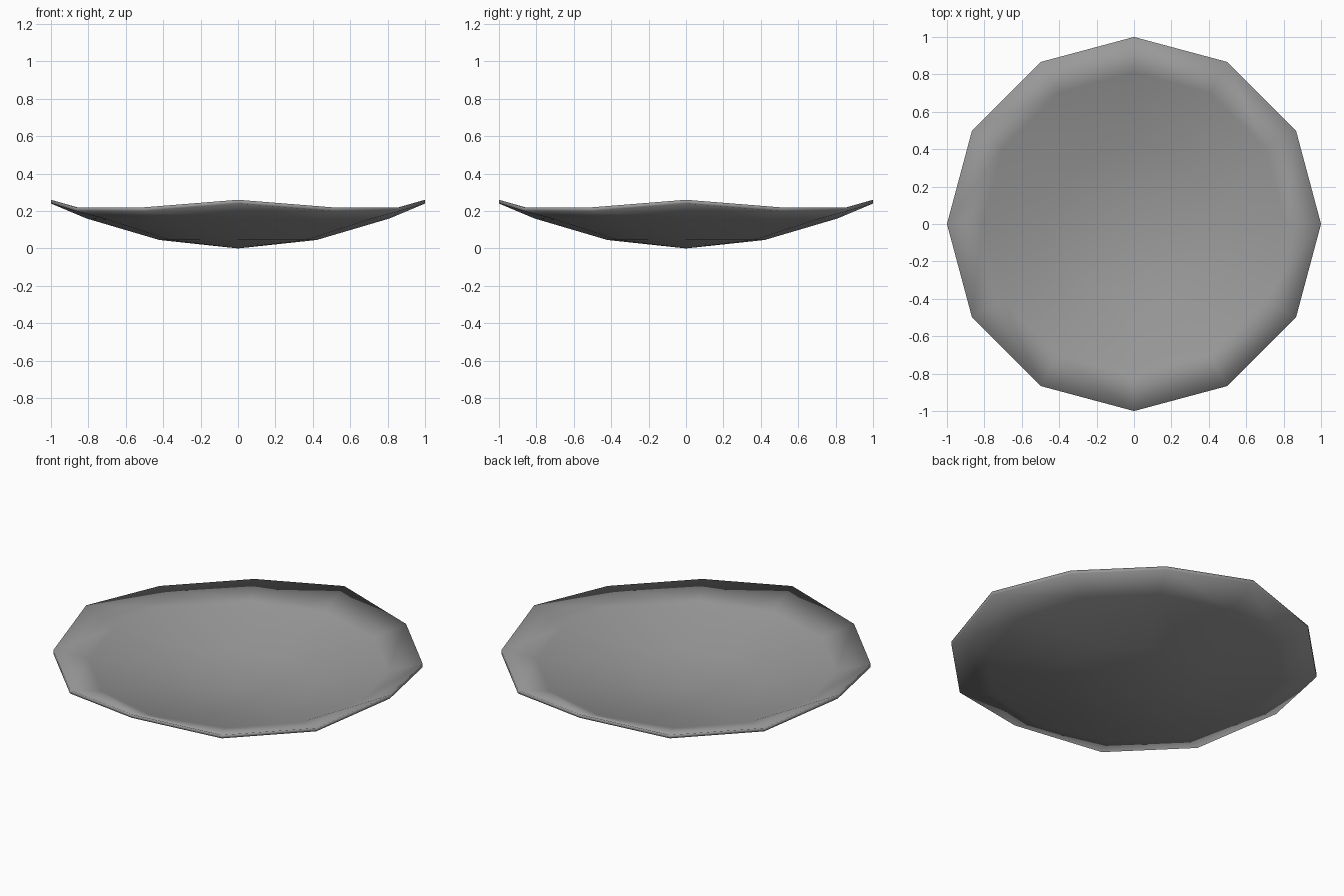
import bpy, bmesh, math

if "Cube" in bpy.data.objects:
    bpy.data.objects.remove(bpy.data.objects["Cube"])

SIDES = 12
THICK = 0.02
# radius, height at the raised points, drop between them
PROFILE = [(0.42, 0.045, 0.0), (0.81, 0.16, 0.005), (1.0, 0.24, 0.04)]

bm = bmesh.new()


def add_sheet(lift, flip):
    centre = bm.verts.new((0, 0, lift))
    rings = []
    for r, z, drop in PROFILE:
        ring = []
        for i in range(SIDES):
            a = 2 * math.pi * i / SIDES
            dip = drop if i % 3 else 0  # four raised points on the rim
            ring.append(bm.verts.new((r * math.cos(a), r * math.sin(a), z - dip + lift)))
        rings.append(ring)
    for i in range(SIDES):
        j = (i + 1) % SIDES
        faces = [[centre, rings[0][i], rings[0][j]]]
        faces += [[p[i], q[i], q[j], p[j]] for p, q in zip(rings, rings[1:])]
        for f in faces:
            bm.faces.new(f[::-1] if flip else f)
    return rings[-1]


# Underside, upper side and the thin rim wall
under = add_sheet(0, True)
upper = add_sheet(THICK, False)
for i in range(SIDES):
    j = (i + 1) % SIDES
    bm.faces.new((under[i], under[j], upper[j], upper[i]))

for f in bm.faces:
    f.smooth = True
mesh = bpy.data.meshes.new("shallow_dish")
bm.to_mesh(mesh)
bm.free()

# Dark grey finish
grey = bpy.data.materials.new("dark_grey")
grey.diffuse_color = (0.32, 0.32, 0.32, 1)
grey.use_nodes = True
grey.node_tree.nodes["Principled BSDF"].inputs["Base Color"].default_value = grey.diffuse_color
mesh.materials.append(grey)

dish = bpy.data.objects.new("shallow_dish", mesh)
bpy.context.collection.objects.link(dish)
